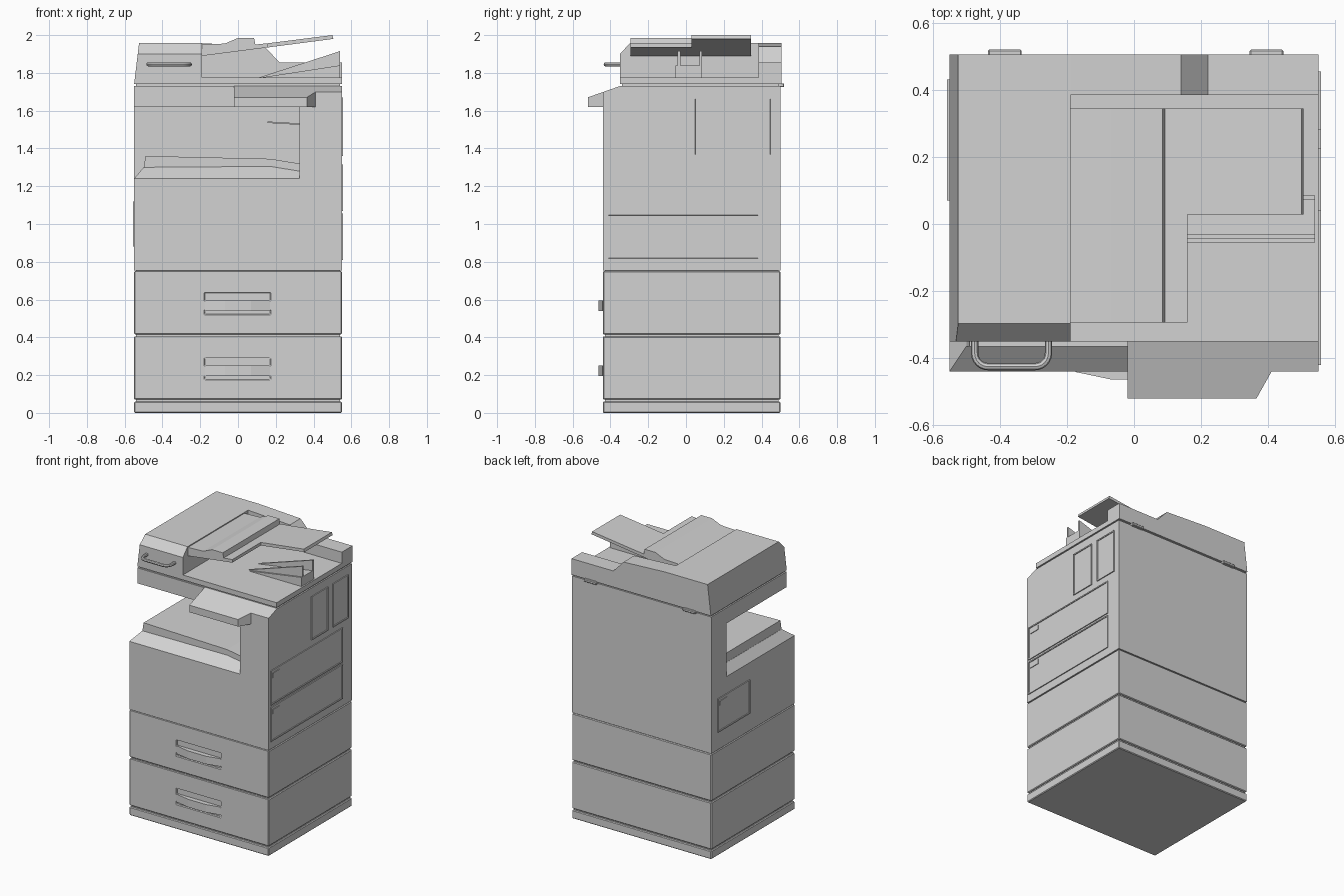
import bpy, bmesh, math
from mathutils import Vector

cube = bpy.data.objects.get("Cube")
if cube:
    bpy.data.objects.remove(cube, do_unlink=True)

grey = bpy.data.materials.new("light_grey")
grey.use_nodes = True
colour = (0.65, 0.65, 0.65, 1)
grey.diffuse_color = colour
grey.node_tree.nodes["Principled BSDF"].inputs["Base Color"].default_value = colour


def prism(name, axis, pts, a, b, bevel=0, shape=None):
    """Extrude a 2D profile along an axis from a to b; shape() may move vertices."""
    place = {"x": lambda p, t: (t, p[0], p[1]),
             "y": lambda p, t: (p[0], t, p[1]),
             "z": lambda p, t: (p[0], p[1], t)}[axis]
    bm = bmesh.new()
    lo = [bm.verts.new(place(p, a)) for p in pts]
    hi = [bm.verts.new(place(p, b)) for p in pts]
    bm.faces.new(lo)
    bm.faces.new(hi)
    for i in range(len(pts)):
        j = (i + 1) % len(pts)
        bm.faces.new((lo[i], lo[j], hi[j], hi[i]))
    if shape:
        for v in bm.verts:
            shape(v.co)
    bmesh.ops.recalc_face_normals(bm, faces=bm.faces)
    mesh = bpy.data.meshes.new(name)
    bm.to_mesh(mesh)
    bm.free()
    mesh.materials.append(grey)
    ob = bpy.data.objects.new(name, mesh)
    bpy.context.collection.objects.link(ob)
    if bevel:
        mod = ob.modifiers.new("edge", "BEVEL")
        mod.width = bevel
        mod.segments = 1
    return ob


def box(name, x, y, z, bevel=0):
    pts = [(x[0], y[0]), (x[1], y[0]), (x[1], y[1]), (x[0], y[1])]
    return prism(name, "z", pts, z[0], z[1], bevel)


def cut(ob, x, y, z):
    """Subtract a box from an object and drop the cutter."""
    cutter = box("cutter", x, y, z)
    cutter.hide_render = True
    mod = ob.modifiers.new("cut", "BOOLEAN")
    mod.operation = "DIFFERENCE"
    mod.solver = "EXACT"
    mod.object = cutter
    bpy.context.view_layer.objects.active = ob
    bpy.ops.object.modifier_apply(modifier=mod.name)
    bpy.data.objects.remove(cutter, do_unlink=True)


W, FRONT, BACK = 0.55, -0.44, 0.5
FULL_X, FULL_Y = (-W, W), (FRONT, BACK)

# Plinth and the recessed core that shows in the seams
box("plinth", FULL_X, FULL_Y, (0, 0.06), 0.005)
box("seam_core", (-0.54, 0.54), (-0.43, 0.49), (0.03, 0.8))

# Two paper drawers with recessed pulls and bowed grips
for label, z in (("lower", 0.07), ("upper", 0.415)):
    drawer = box(label + "_drawer", FULL_X, FULL_Y, (z, z + 0.335))
    cut(drawer, (-0.175, 0.17), (-0.5, -0.415), (z + 0.18, z + 0.22))
    cut(drawer, (-0.175, 0.17), (-0.5, -0.425), (z + 0.108, z + 0.124))
    mod = drawer.modifiers.new("edge", "BEVEL")
    mod.width = 0.005
    mod.segments = 1
    bow = [(-0.175, -0.435), (-0.175, -0.441), (-0.07, -0.463),
           (0.07, -0.463), (0.17, -0.441), (0.17, -0.435)]
    prism(label + "_drawer_grip", "z", bow, z + 0.124, z + 0.18)

# Main body with the open output bay
side = [(FRONT, 0.755), (BACK, 0.755), (BACK, 1.73), (-0.35, 1.73),
        (-0.35, 1.62), (FRONT, 1.62)]
body = prism("main_body", "x", side, -W, W)
cut(body, (-0.7, 0.325), (-0.6, 0.33), (1.24, 1.62))


# Output tray: sloped rim and raised bed
def rim_slope(co):
    if co.z > 1.25 and co.y < 0:
        co.y = -0.365


rim = [(-W, 1.24), (0.325, 1.24), (0.325, 1.28), (0.17, 1.305), (-0.5, 1.30)]
prism("output_tray_rim", "y", rim, FRONT, 0.33, 0, rim_slope)
bed = [(-0.5, 1.29), (0.325, 1.27), (0.325, 1.32), (0.17, 1.345), (-0.49, 1.36)]
prism("output_tray_bed", "y", bed, -0.365, 0.33)
flap = [(0.155, 1.535), (0.325, 1.525), (0.325, 1.533), (0.155, 1.543)]
prism("exit_flap", "y", flap, -0.2, 0.25)


# Control panel with a sloping top
def panel_slope(co):
    if co.z > 1.7:
        co.z = 1.73 + (co.y + 0.35) * 0.35


panel = [(-0.02, -0.35), (-0.02, -0.52), (0.365, -0.52), (0.41, FRONT),
         (W, FRONT), (W, -0.35)]
prism("control_panel", "z", panel, 1.62, 1.73, 0, panel_slope)

# Side covers with an inset border
covers = [("right_upper_cover", 1, (0.04, 0.225), (1.36, 1.67)),
          ("rear_upper_cover", 1, (0.28, 0.455), (1.36, 1.67)),
          ("middle_side_cover", 1, (-0.42, 0.39), (1.07, 1.315)),
          ("bottom_side_cover", 1, (-0.42, 0.39), (0.81, 1.055)),
          ("bay_side_cover", -1, (0.07, 0.43), (0.88, 1.12))]
for name, s, y, z in covers:
    plate = box(name, sorted((s * 0.54, s * 0.557)), y, z)
    bm = bmesh.new()
    bm.from_mesh(plate.data)
    outer = [f for f in bm.faces if f.normal.x * s > 0.9]
    bmesh.ops.inset_region(bm, faces=outer, thickness=0.012)
    bmesh.ops.inset_region(bm, faces=outer, thickness=0.001, depth=-0.005)
    bm.to_mesh(plate.data)
    bm.free()
    if "upper" not in name:
        start = y[0] + 0.02 if s > 0 else y[1] - 0.1
        box(name + "_latch", sorted((s * 0.545, s * 0.557)),
            (start, start + 0.08), (z[1] - 0.055, z[1] - 0.022))

# Scanner lid: feeder housing on one side, rear block and flat cover
box("lid_seam", (-0.54, 0.54), (-0.34, 0.49), (1.72, 1.75))


def lean(co):
    if co.x < -0.5:
        co.x += (co.z - 1.74) * 0.12


housing = [(-0.35, 1.74), (-0.35, 1.90), (-0.297, 1.957), (0.505, 1.957), (0.505, 1.74)]
prism("feeder_housing", "x", housing, -W, -0.19, 0, lean)
rear = [(-0.19, 1.74), (-0.19, 1.957), (0.14, 1.94), (0.22, 1.855),
        (W, 1.855), (W, 1.74)]
prism("lid_rear_block", "y", rear, 0.385, 0.505)
box("lid_cover", (-0.19, W), (-0.35, 0.385), (1.74, 1.775))

# Document feeder cover and raised input tray
feeder = [(-0.19, 1.89), (0.16, 1.935), (0.16, 1.957), (0.092, 1.95),
          (0.085, 1.985), (0.0, 1.985), (-0.07, 1.955), (-0.19, 1.95)]
prism("feeder_cover", "y", feeder, -0.293, 0.345)
chute = [(0.16, 1.935), (0.505, 1.98), (0.5, 2.0), (0.16, 1.957)]
prism("input_tray", "y", chute, 0.028, 0.345)

# Paper stop: a ramp with two upright fins
ramp = [(0.1, 1.772), (0.54, 1.772), (0.54, 1.84)]
prism("paper_stop_ramp", "y", ramp, -0.055, 0.085)
fin = [(0.1, 1.772), (0.54, 1.83), (0.54, 1.915)]
for name, y in (("front_stop_fin", -0.044), ("rear_stop_fin", 0.071)):
    prism(name, "y", fin, y, y + 0.014)

# Lid hinges
for name, x in (("right_hinge", -0.385), ("left_hinge", 0.395)):
    box(name, (x - 0.05, x + 0.05), (0.45, 0.52), (1.725, 1.745), 0.004)

# Rounded pull bar on the feeder housing
path = [Vector((-0.475, -0.34, 1.845))]
for cx, start in ((-0.435, 180), (-0.295, 270)):
    for k in range(7):
        a = math.radians(start + 15 * k)
        path.append(Vector((cx + 0.04 * math.cos(a), -0.385 + 0.04 * math.sin(a), 1.845)))
path.append(Vector((-0.255, -0.34, 1.845)))
curve = bpy.data.curves.new("lid_handle", "CURVE")
curve.dimensions = "3D"
curve.bevel_depth = 0.011
curve.bevel_resolution = 2
spline = curve.splines.new("POLY")
spline.points.add(len(path) - 1)
for point, co in zip(spline.points, path):
    point.co = (*co, 1)
curve.materials.append(grey)
handle = bpy.data.objects.new("lid_handle", curve)
bpy.context.collection.objects.link(handle)
bpy.ops.object.select_all(action="DESELECT")
bpy.context.view_layer.objects.active = handle
handle.select_set(True)
bpy.ops.object.convert(target="MESH")
bpy.ops.object.shade_smooth_by_angle()
